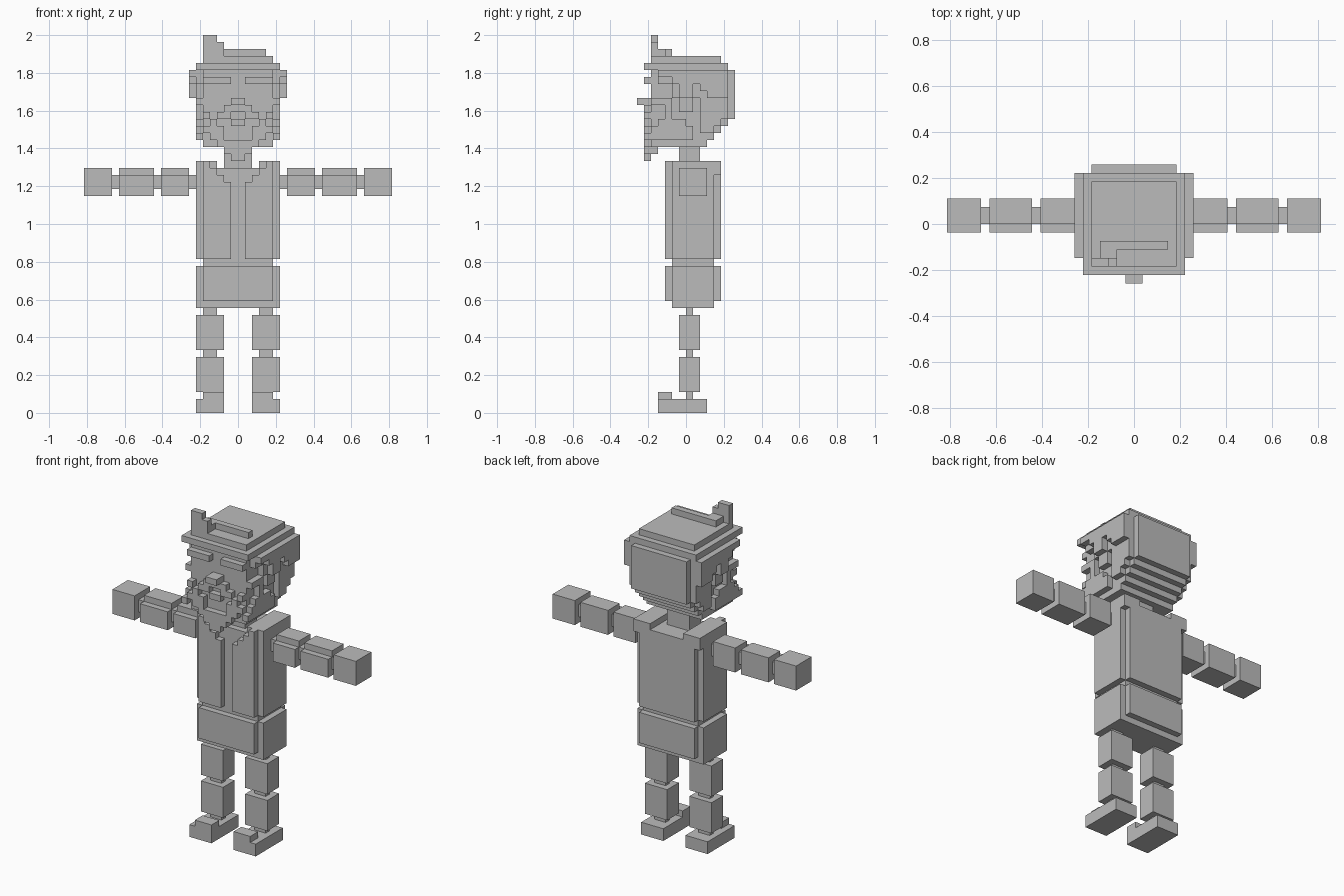
import bpy
import bmesh
from mathutils import Matrix, Vector

if "Cube" in bpy.data.objects:
    bpy.data.objects.remove(bpy.data.objects["Cube"])

U = 2 / 54  # one block of the figure's grid

grey = bpy.data.materials.new("plain grey")
grey.use_nodes = True
grey.diffuse_color = (0.5, 0.5, 0.5, 1)
grey.node_tree.nodes["Principled BSDF"].inputs["Base Color"].default_value = (0.5, 0.5, 0.5, 1)


def part(name, boxes, flip=False):
    """One object from boxes given as x, y and z ranges in grid blocks."""
    bm = bmesh.new()
    for xs, ys, zs in boxes:
        if flip:
            xs = (-xs[1], -xs[0])
        spans = (xs, ys, zs)
        centre = Vector([(a + b) / 2 * U for a, b in spans])
        size = Vector([(b - a) * U for a, b in spans])
        bmesh.ops.create_cube(bm, size=1, matrix=Matrix.LocRotScale(centre, None, size))
    mesh = bpy.data.meshes.new(name)
    bm.to_mesh(mesh)
    bm.free()
    mesh.materials.append(grey)
    bpy.context.collection.objects.link(bpy.data.objects.new(name, mesh))


def pair(name, boxes):
    part("left_" + name, boxes)
    part("right_" + name, boxes, flip=True)


def both(width):
    return (-width, width)


# Legs
pair("foot", [((2, 6), (-4, 3), (0, 2)), ((2, 5), (-4, -2), (2, 3))])
for name, z in (("ankle", 2), ("knee", 8), ("hip", 14)):
    pair(name, [((3, 5), (0, 1), (z, z + 1))])
for name, z in (("shin", 3), ("thigh", 9)):
    pair(name, [((2, 6), (-1, 2), (z, z + 5))])

# Pelvis and waist
part("pelvis", [
    (both(6), (-2, 4), (15, 21)),
    (both(5), (-3, -2), (16, 21)),
    (both(5), (4, 5), (16, 21)),
])
part("waist", [(both(5), (-2, 4), (21, 22))])

# Torso with open jacket and raised shoulders
part("torso", [
    (both(6), (-2, 4), (22, 35)),
    (both(5), (4, 5), (22, 34)),
    (both(6), (4, 5), (34, 35)),
])
pair("shoulder", [((3, 6), (-2, 5), (35, 36))])
pair("jacket_front", [((x, x + 1), (-3, -2), (22, 32 + x)) for x in range(1, 5)])

# Arms
for name, x in (("shoulder_joint", 6), ("elbow", 11), ("wrist", 17)):
    pair(name, [((x, x + 1), (0, 2), (32, 34))])
for name, x0, x1 in (("upper_arm", 7, 11), ("forearm", 12, 17)):
    pair(name, [((x0, x1), (0, 3), (31, 35)), ((x0, x1), (-1, 0), (31, 34))])
pair("hand", [((18, 22), (-1, 3), (31, 35))])

# Neck and head, with a stepped nape
part("neck", [(both(2), (-1, 2), (35, 38))])
part("head", [(both(5), (-5, 3 + i), (38 + i, 39 + i)) for i in range(4)]
     + [(both(5), (-5, 6), (42, 49))])

# Hair cap, back panel, top strip and tuft
part("hair_cap", [
    (both(6), (-6, 6), (49, 50)),
    (both(5), (-5, 5), (50, 51)),
    (both(5), (6, 7), (42, 49)),
])
part("hair_strip", [
    ((-4, 4), (-3, -2), (51, 52)),
    ((-4, -2), (-4, -3), (51, 52)),
])
part("hair_tuft", [
    ((-5, -3), (-5, -4), (50, 54)),
    ((-3, -2), (-5, -4), (50, 53)),
])

# Side hair, jagged around the ear
pair("side_hair", [
    ((5, 6), (-4, 6), (47, 49)),
    ((5, 6), (-2, 6), (45, 47)),
    ((5, 6), (2, 6), (42, 45)),
    ((5, 6), (2, 5), (41, 42)),
    ((5, 6), (2, 4), (40, 41)),
    ((6, 7), (-4, 6), (48, 49)),
    ((6, 7), (-2, 6), (47, 48)),
    ((6, 7), (2, 6), (46, 47)),
    ((6, 7), (3, 6), (45, 46)),
])
pair("ear", [((5, 7), (-1, 1), (45, 47)), ((5, 6), (-1, 1), (43, 45))])
pair("sideburn", [
    ((5, 6), (-5, -2), (44, 45)),
    ((5, 6), (-3, -2), (42, 44)),
    ((5, 6), (-5, 1), (39, 41)),
    ((5, 6), (-4, 0), (41, 42)),
])

# Face
pair("eyebrow", [((1, 5), (-6, -5), (47, 48))])
part("nose", [(both(1), (-7, -5), (44, 45))])
part("moustache", [(both(2), (-6, -5), (43, 44))])
pair("moustache_side", [
    ((1, 3), (-6, -5), (42, 43)),
    ((3, 4), (-6, -5), (41, 42)),
    ((4, 5), (-6, -5), (42, 43)),
])
part("lower_lip", [(both(1), (-6, -5), (41, 42))])
pair("beard_side", [
    ((2, 5), (-6, -5), (40, 41)),
    ((2, 4), (-6, -5), (39, 40)),
    ((5, 6), (-6, -5), (39, 40)),
])
part("beard_tip", [
    (both(3), (-6, -5), (38, 39)),
    (both(2), (-6, -4), (37, 38)),
    (both(1), (-6, -5), (36, 37)),
])
